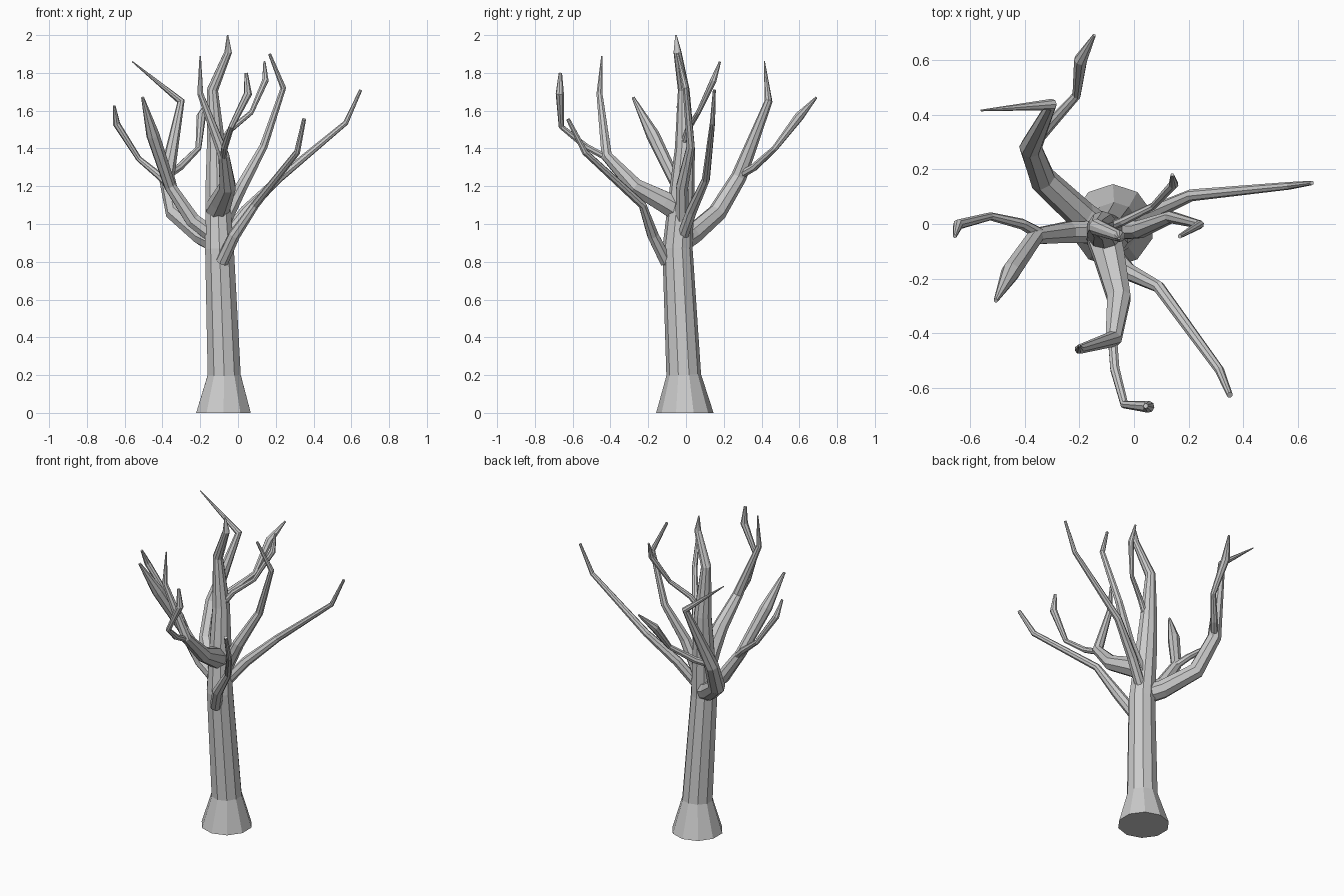
import bpy, bmesh
from math import cos, sin, tau
from mathutils import Vector


def limb(name, pts, sides=8):
    """Faceted tapering tube through (x, y, z, radius) points, flat-capped."""
    bm = bmesh.new()
    c = [Vector(p[:3]) for p in pts]
    rings, u = [], Vector((1, 0, 0))
    for i, p in enumerate(pts):
        a = (c[i] - c[i - 1]).normalized() if i else Vector()
        b = (c[i + 1] - c[i]).normalized() if i < len(c) - 1 else Vector()
        t = (a + b).normalized()
        if name == "trunk" and i == 0:
            t = Vector((0, 0, 1))          # level foot on the ground
        u = (u - t * u.dot(t)).normalized()
        v = t.cross(u)
        rings.append([bm.verts.new(c[i] + p[3] * (u * cos(tau * (k + .5) / sides)
                                                  + v * sin(tau * (k + .5) / sides)))
                      for k in range(sides)])
    for lo, hi in zip(rings, rings[1:]):
        for k in range(sides):
            n = (k + 1) % sides
            bm.faces.new((lo[k], lo[n], hi[n], hi[k]))
    bm.faces.new(rings[0][::-1])
    bm.faces.new(rings[-1])
    me = bpy.data.meshes.new(name)
    bm.to_mesh(me)
    bm.free()
    bpy.context.collection.objects.link(bpy.data.objects.new(name, me))


# Trunk with flared foot, ending in a bent leader
limb("trunk", [(-.077, -.006, 0, .152), (-.073, -.012, .2, .092),
               (-.098, -.045, .87, .08), (-.11, -.02, 1.2, .065),
               (-.115, -.006, 1.4, .053), (-.135, -.012, 1.71, .031),
               (-.052, -.045, 1.91, .021), (-.055, -.053, 2.0, .004)], 10)

# Right side
limb("right_branch", [(-.07, -.02, .93, .032), (.04, .03, 1.07, .03),
                      (.21, .105, 1.235, .022), (.57, .14, 1.535, .014),
                      (.65, .15, 1.71, .008)])
limb("front_right_branch", [(-.085, -.105, .8, .035), (-.02, -.175, .94, .032),
                            (.09, -.23, 1.1, .022), (.313, -.535, 1.38, .017),
                            (.35, -.625, 1.555, .011)])
limb("upper_right_branch", [(-.07, -.02, 1.02, .04), (.02, -.02, 1.2, .034),
                            (.135, .025, 1.41, .023), (.24, -.002, 1.72, .016),
                            (.167, -.045, 1.9, .008)])
limb("upper_back_twig", [(-.09, -.01, 1.43, .018), (-.04, .01, 1.5, .016),
                         (.07, .065, 1.59, .013), (.145, .145, 1.76, .018),
                         (.14, .18, 1.86, .006)])

# Front
limb("front_branch", [(-.11, -.05, 1.08, .066), (-.09, -.12, 1.12, .06),
                      (-.055, -.27, 1.2, .046), (-.075, -.42, 1.36, .031),
                      (-.2, -.458, 1.69, .017), (-.2, -.445, 1.89, .004)])
limb("front_twig", [(-.08, -.4, 1.34, .018), (-.07, -.53, 1.41, .018),
                    (-.035, -.66, 1.515, .015), (.053, -.668, 1.69, .022),
                    (.043, -.665, 1.8, .009)])

# Back left
limb("back_left_branch", [(-.11, -.03, .9, .058), (-.19, .03, .94, .056),
                          (-.335, .165, 1.06, .05), (-.378, .28, 1.25, .042),
                          (-.302, .437, 1.65, .021), (-.56, .415, 1.86, .003)])
limb("back_twig", [(-.37, .29, 1.26, .022), (-.31, .36, 1.3, .021),
                   (-.21, .47, 1.4, .016), (-.195, .6, 1.57, .025),
                   (-.145, .69, 1.67, .006)])

# Left
limb("left_branch", [(-.12, -.03, .93, .045), (-.24, -.03, 1.02, .042),
                     (-.36, -.045, 1.2, .032), (-.45, -.175, 1.47, .036),
                     (-.505, -.28, 1.67, .008)])
limb("left_twig", [(-.34, -.04, 1.18, .024), (-.41, .0, 1.25, .02),
                   (-.525, .028, 1.345, .015), (-.643, -.002, 1.53, .019),
                   (-.655, -.045, 1.625, .007)])
